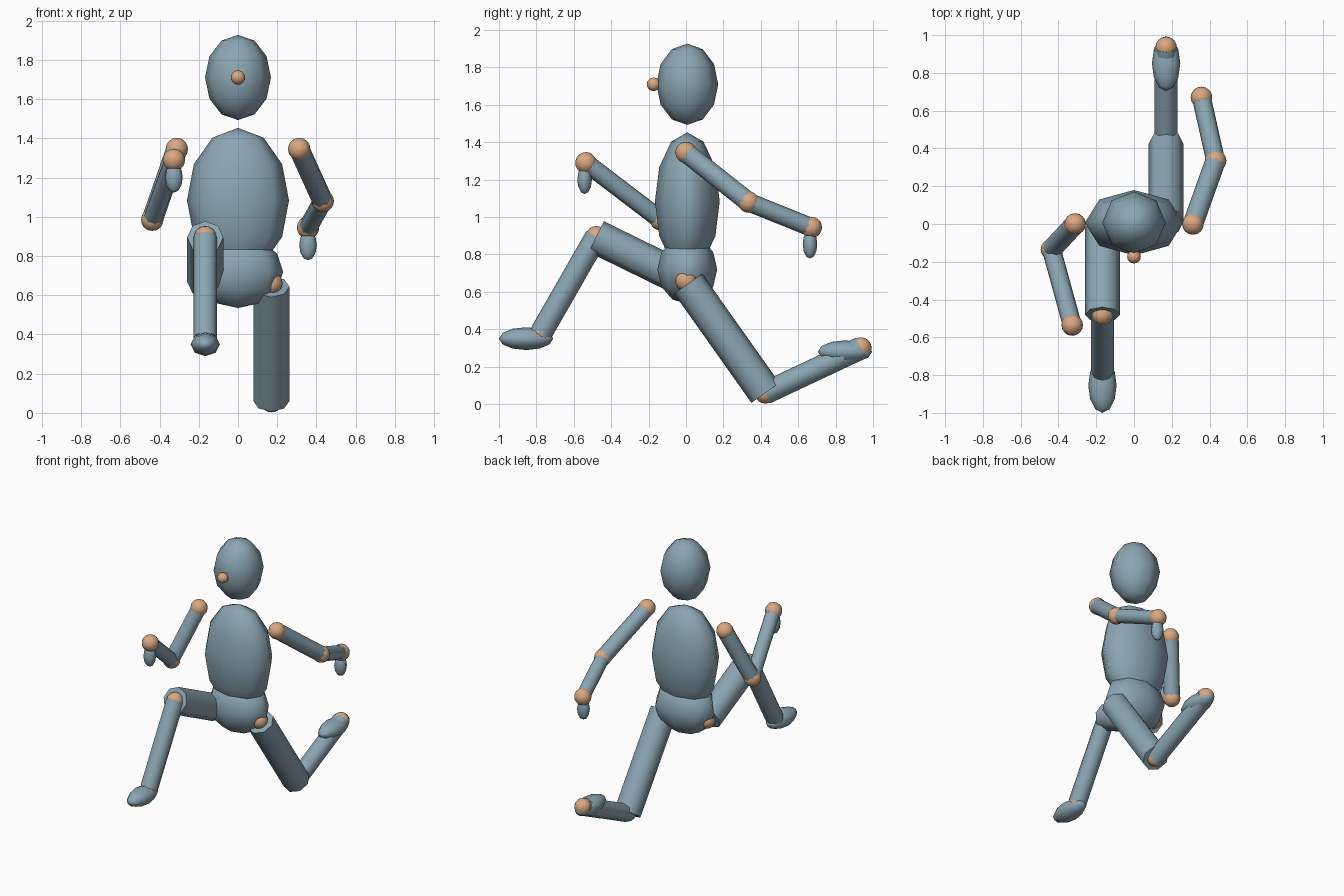
import bpy
import math
from mathutils import Vector

cube = bpy.data.objects.get("Cube")
if cube:
    bpy.data.objects.remove(cube)


def material(name, color):
    mat = bpy.data.materials.new(name)
    mat.use_nodes = True
    mat.diffuse_color = (*color, 1)
    mat.node_tree.nodes["Principled BSDF"].inputs["Base Color"].default_value = (*color, 1)
    return mat


BODY = material("slate blue", (0.26, 0.38, 0.45))
JOINT = material("warm tan", (0.70, 0.39, 0.22))


def finish(name, mat):
    obj = bpy.context.object
    obj.name = name
    obj.data.materials.append(mat)
    bpy.ops.object.shade_smooth_by_angle(angle=math.radians(50))
    return obj


def ellipsoid(name, center, radii, rotation=(0, 0, 0)):
    """Low-poly body mass."""
    bpy.ops.mesh.primitive_uv_sphere_add(segments=8, ring_count=6, radius=1,
                                         location=center, rotation=rotation)
    bpy.context.object.scale = radii
    return finish(name, BODY)


def ball(name, center, radius=0.057):
    """Rounder joint ball."""
    bpy.ops.mesh.primitive_uv_sphere_add(segments=16, ring_count=10,
                                         radius=radius, location=center)
    return finish(name, JOINT)


def limb(name, start, end, radius):
    """Eight-sided cylinder between two points."""
    a, b = Vector(start), Vector(end)
    axis = b - a
    bpy.ops.mesh.primitive_cylinder_add(vertices=8, radius=radius, depth=axis.length,
                                        location=(a + b) / 2)
    obj = bpy.context.object
    obj.rotation_euler = axis.to_track_quat('Z', 'Y').to_euler()
    return finish(name, BODY)


# Head, nose and trunk
ellipsoid("head", (0, 0.007, 1.71), (0.168, 0.165, 0.217))
ball("nose", (0, -0.173, 1.71), 0.036)
ellipsoid("torso", (0, 0.007, 1.083), (0.26, 0.173, 0.37))
ellipsoid("pelvis", (0, 0.007, 0.72), (0.23, 0.16, 0.185))

# Arms: shoulder, elbow, wrist
arms = {
    "left": ((0.312, 0, 1.345), (0.432, 0.335, 1.08), (0.357, 0.67, 0.945)),
    "right": ((-0.312, 0, 1.345), (-0.437, -0.135, 0.985), (-0.327, -0.535, 1.29)),
}
for side, (shoulder, elbow, wrist) in arms.items():
    ball(side + "_shoulder", shoulder)
    ball(side + "_elbow", elbow)
    ball(side + "_wrist", wrist)
    limb(side + "_upper_arm", shoulder, elbow, 0.054)
    limb(side + "_forearm", elbow, wrist, 0.05)
    hand = Vector(wrist) - Vector((0, 0.007, 0.09))
    ellipsoid(side + "_hand", hand, (0.045, 0.039, 0.077))

# Legs: hip, knee, ankle, foot centre
legs = {
    "left": ((0.17, 0, 0.66), (0.17, 0.425, 0.06), (0.17, 0.935, 0.30), (0.17, 0.85, 0.28)),
    "right": ((-0.167, 0, 0.66), (-0.167, -0.48, 0.895), (-0.167, -0.775, 0.38),
              (-0.167, -0.855, 0.35)),
}
for side, (hip, knee, ankle, foot) in legs.items():
    ball(side + "_hip", hip)
    ball(side + "_knee", knee)
    ball(side + "_ankle", ankle)
    along = (Vector(knee) - Vector(hip)).normalized()
    limb(side + "_thigh", Vector(hip) + along * 0.02, Vector(knee), 0.092)
    limb(side + "_shin", knee, ankle, 0.061)
    ellipsoid(side + "_foot", foot, (0.075, 0.061, 0.145), (math.pi / 2, 0, 0))
